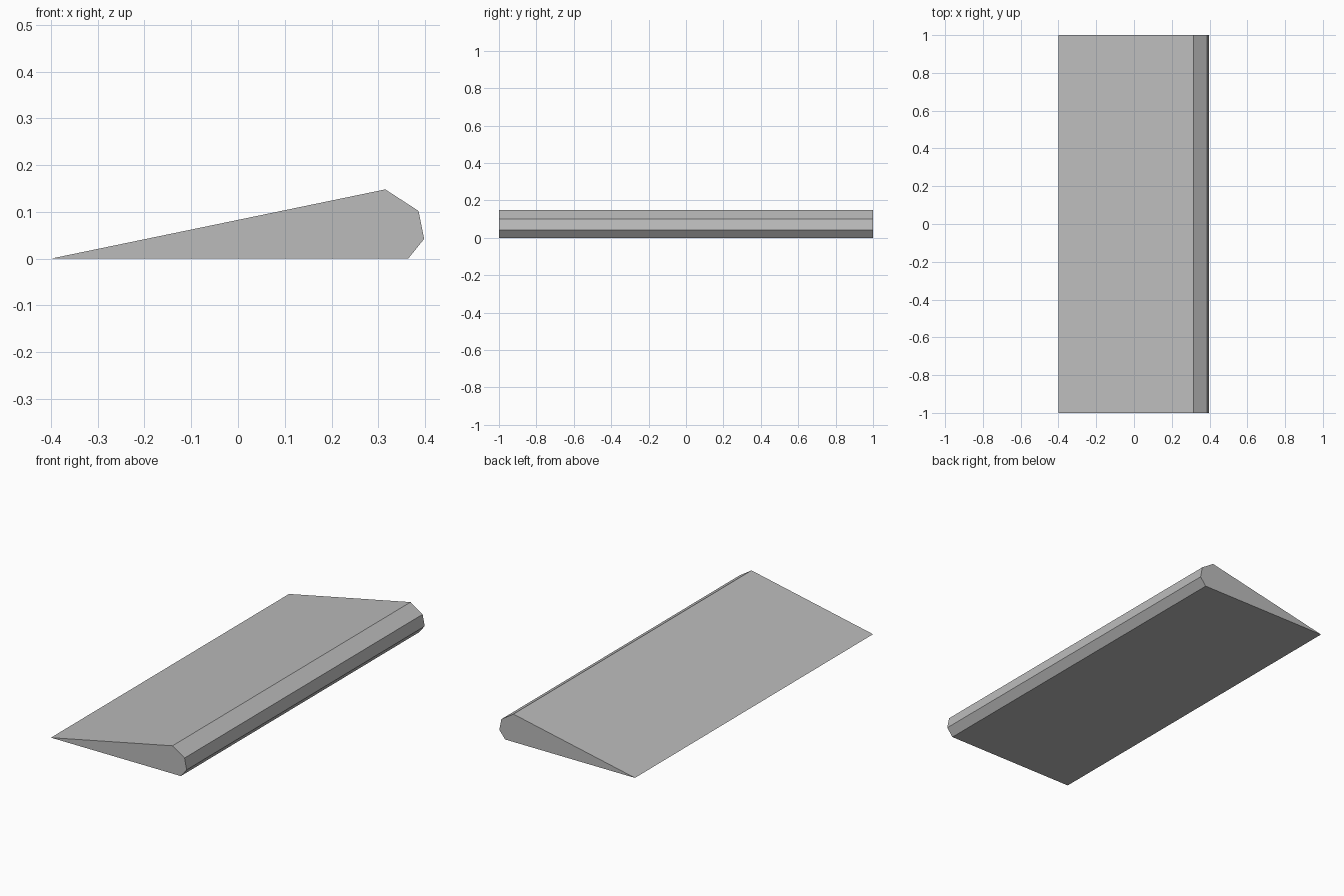
import bpy
import bmesh
from mathutils import Vector

cube = bpy.data.objects.get("Cube")
if cube:
    bpy.data.objects.remove(cube, do_unlink=True)

# Plain grey material
grey = bpy.data.materials.new("plain_grey")
grey.use_nodes = True
colour = (0.5, 0.5, 0.5, 1)
grey.diffuse_color = colour
grey.node_tree.nodes["Principled BSDF"].inputs["Base Color"].default_value = colour

# Wedge cross-section (x, z) with a faceted blunt edge
HALF_LENGTH = 1.0
profile = [(-0.4, 0), (0.364, 0), (0.398, 0.042), (0.386, 0.102), (0.315, 0.148)]

# Extrude the section along the full length
bm = bmesh.new()
section = bm.faces.new([bm.verts.new((x, -HALF_LENGTH, z)) for x, z in profile])
extruded = bmesh.ops.extrude_face_region(bm, geom=[section], use_keep_orig=True)
far_verts = [g for g in extruded["geom"] if isinstance(g, bmesh.types.BMVert)]
bmesh.ops.translate(bm, verts=far_verts, vec=Vector((0, 2 * HALF_LENGTH, 0)))
bmesh.ops.recalc_face_normals(bm, faces=bm.faces)

mesh = bpy.data.meshes.new("wedge_panel")
bm.to_mesh(mesh)
bm.free()
mesh.materials.append(grey)
wedge = bpy.data.objects.new("wedge_panel", mesh)
bpy.context.collection.objects.link(wedge)
